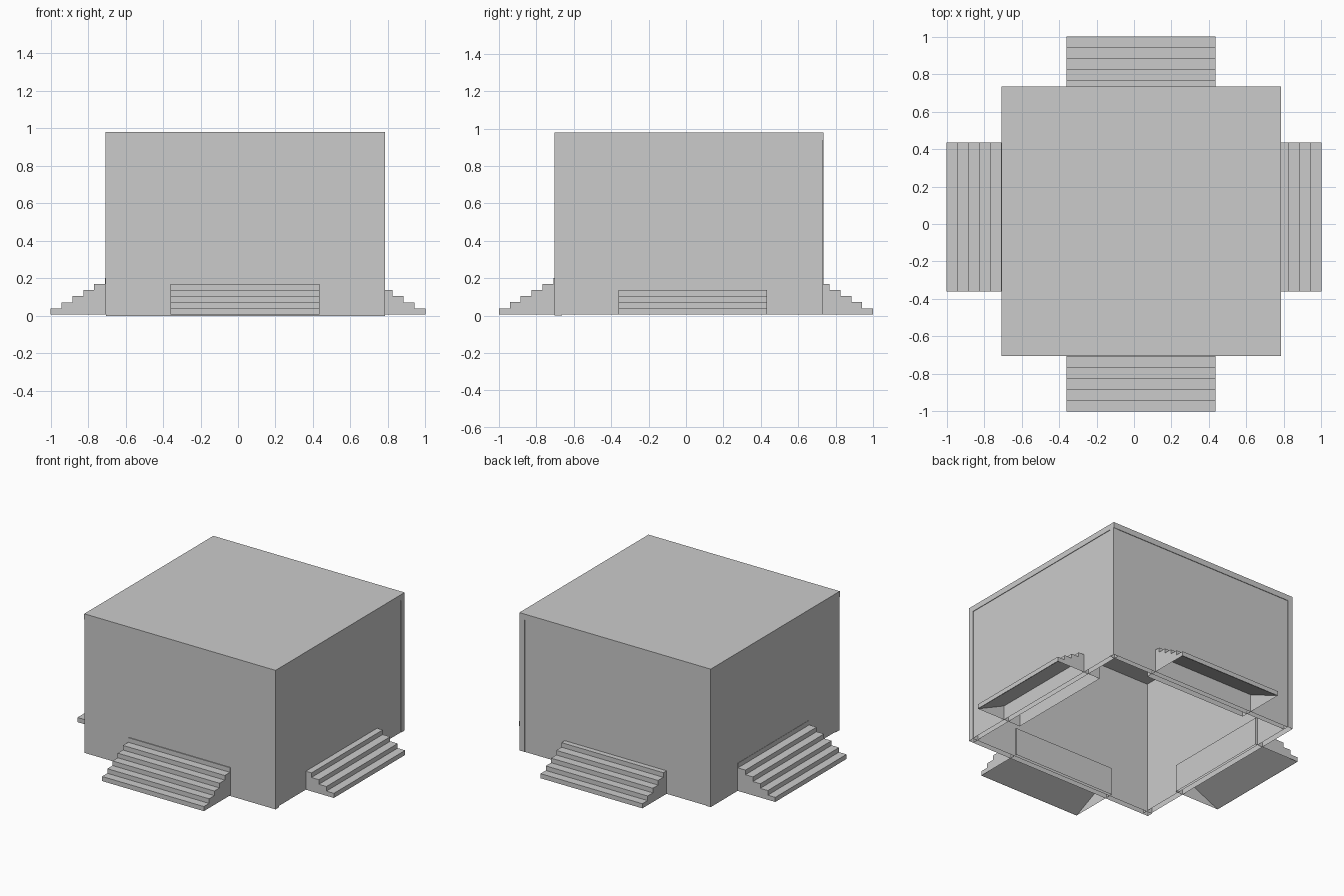
import bpy, bmesh

if "Cube" in bpy.data.objects:
    bpy.data.objects.remove(bpy.data.objects["Cube"])

X0, X1, Y0, Y1 = -0.707, 0.785, -0.703, 0.735   # outer block footprint
BASE, TOP, T = 0.007, 0.98, 0.04                # ground gap, height, wall thickness
SIDE_A, SIDE_B = -0.36, 0.434                   # stair width range


def finish(name, bm):
    bmesh.ops.recalc_face_normals(bm, faces=bm.faces)
    me = bpy.data.meshes.new(name)
    bm.to_mesh(me)
    bm.free()
    ob = bpy.data.objects.new(name, me)
    bpy.context.collection.objects.link(ob)
    return ob


def slab(name, lo, hi, open_bottom=True):
    bm = bmesh.new()
    bmesh.ops.create_cube(bm, size=1)
    for v in bm.verts:
        v.co = [lo[i] if v.co[i] < 0 else hi[i] for i in range(3)]
    ob_faces = [f for f in bm.faces if all(abs(v.co.z - lo[2]) < 1e-6 for v in f.verts)]
    bmesh.ops.recalc_face_normals(bm, faces=bm.faces)
    if open_bottom:
        bmesh.ops.delete(bm, geom=ob_faces, context='FACES')
    return finish(name, bm)


# roof and the four hollow-bottomed walls; right and back sit slightly back
slab("roof", (X0, Y0, TOP - T), (X1, Y1, TOP), False)
slab("left_wall", (X0, Y0 + 0.002, BASE), (X0 + T, Y1, TOP - T))
slab("right_wall", (X1 - T, Y0 + 0.002, BASE), (X1 - 0.004, Y1 - 0.002, TOP - T))
slab("front_wall", (X0 + 0.002, Y0, 0.0), (X1, Y0 + T, TOP - T))
slab("back_wall", (X0 + T, Y1 - T, BASE), (X1, Y1 - 0.004, TOP - T))


def stairs(name, place):
    """place(along, out, z) maps stair coordinates to the world."""
    steps, run, rise = 6, 0.0582, 0.0325
    profile = [(1.0, BASE)]
    for i in range(steps):
        z = BASE + (i + 1) * rise
        profile += [(1.0 - i * run, z), (1.0 - (i + 1) * run, z)]
    inner = profile[-1][0]
    profile.append((inner, BASE))

    bm = bmesh.new()
    a = [bm.verts.new(place(SIDE_A, *p)) for p in profile]
    b = [bm.verts.new(place(SIDE_B, *p)) for p in profile]
    bm.faces.new(a)
    bm.faces.new(b[::-1])
    # treads, risers and inner end; underside stays open
    for i in range(len(profile) - 1):
        bm.faces.new((a[i], b[i], b[i + 1], a[i + 1]))
    finish(name, bm)

    # sloping panel beneath the treads
    bm = bmesh.new()
    quad = [(SIDE_A, 0.999, BASE), (SIDE_B, 0.999, BASE),
            (SIDE_B, inner, BASE + 5 * rise), (SIDE_A, inner, BASE + 5 * rise)]
    bm.faces.new([bm.verts.new(place(*q)) for q in quad])
    finish(name + "_soffit", bm)


# one flight on each side, running a tread's depth inside the walls
stairs("front_stairs", lambda u, r, z: (u, -r, z))
stairs("back_stairs", lambda u, r, z: (u, r, z))
stairs("left_stairs", lambda u, r, z: (-r, u, z))
stairs("right_stairs", lambda u, r, z: (r, u, z))
